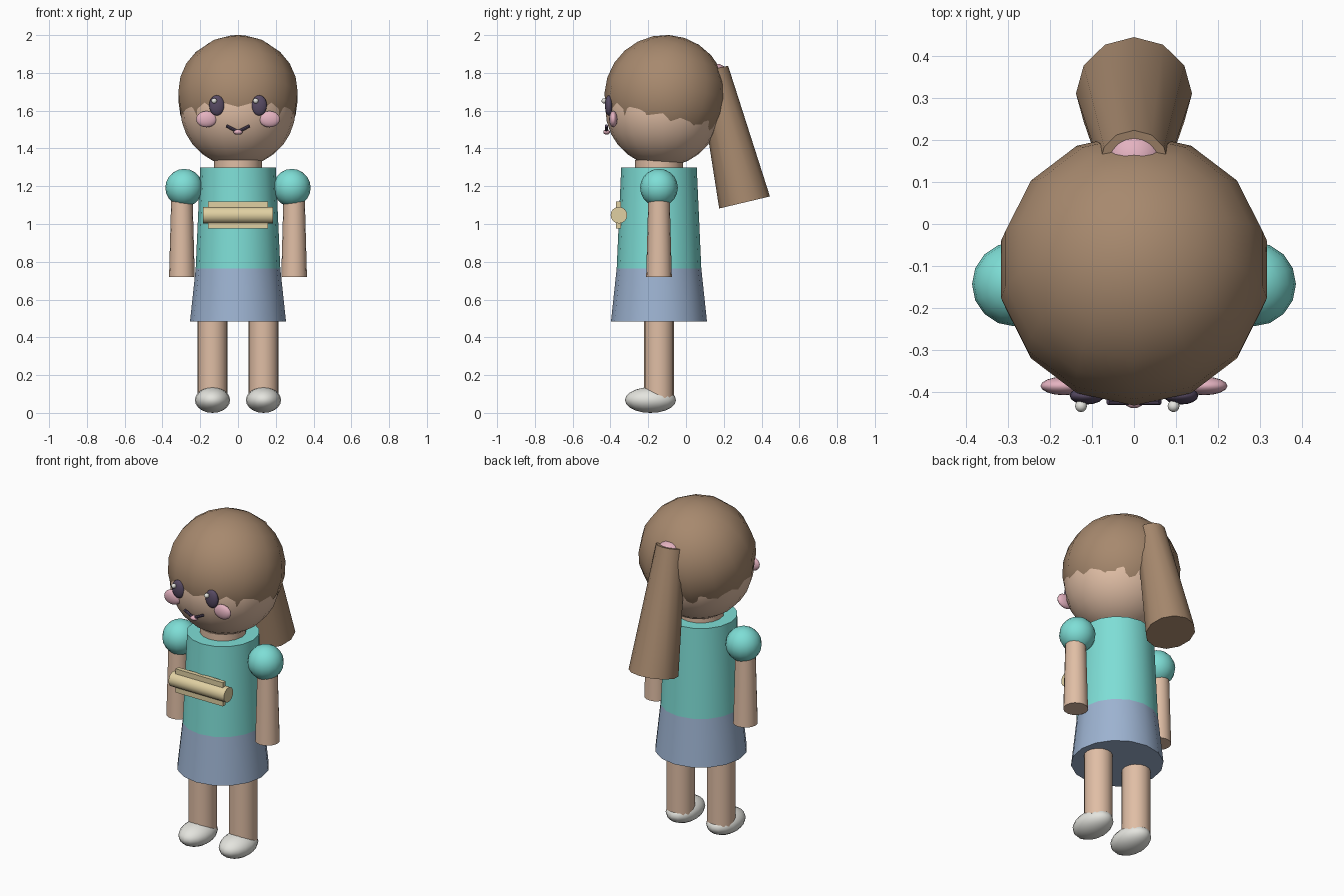
import bpy, math
from mathutils import Vector

cube = bpy.data.objects.get("Cube")
if cube:
    bpy.data.objects.remove(cube, do_unlink=True)


def material(name, rgb):
    """Flat colour given as 0-255 display values, stored linear."""
    lin = [((c / 255 + 0.055) / 1.055) ** 2.4 for c in rgb] + [1]
    m = bpy.data.materials.new(name)
    m.use_nodes = True
    m.diffuse_color = lin
    m.node_tree.nodes["Principled BSDF"].inputs["Base Color"].default_value = lin
    return m


hair = material("hair_brown", (167, 137, 110))
skin = material("skin_peach", (224, 190, 165))
teal = material("shirt_teal", (126, 222, 214))
blue = material("skirt_blue", (157, 179, 209))
cream = material("bag_cream", (224, 208, 162))
white = material("soft_white", (228, 228, 222))
pink = material("blush_pink", (228, 178, 192))
dark = material("dark_plum", (88, 75, 100))


def finish(name, mat):
    ob = bpy.context.object
    ob.name = ob.data.name = name
    ob.data.materials.append(mat)
    bpy.ops.object.shade_smooth_by_angle(angle=math.radians(40))
    return ob


def ball(name, mat, loc, size, seg=16, rings=10, tilt=0):
    bpy.ops.mesh.primitive_uv_sphere_add(segments=seg, ring_count=rings, radius=1,
                                         location=loc, rotation=(tilt, 0, 0))
    bpy.context.object.scale = size if isinstance(size, tuple) else (size,) * 3
    return finish(name, mat)


def tube(name, mat, start, end, r1, r2=None, sides=16):
    """Capped cone or cylinder between two points."""
    a, b = Vector(start), Vector(end)
    d = b - a
    bpy.ops.mesh.primitive_cone_add(vertices=sides, radius1=r1, radius2=r2 or r1,
                                    depth=d.length, location=(a + b) / 2)
    bpy.context.object.rotation_euler = d.to_track_quat('Z', 'Y').to_euler()
    return finish(name, mat)


BODY_Y = -0.143

# Head, hair and neck
ball("head", skin, (0, -0.122, 1.609), 0.305, 20, 14)
ball("hair_cap", hair, (0, -0.108, 1.677), 0.324, 14, 12, math.radians(-18))
tube("neck", skin, (0, BODY_Y, 1.25), (0, BODY_Y, 1.34), 0.127)

# Ponytail with its tie
tube("ponytail", hair, (0, 0.31, 1.114), (0, 0.143, 1.819), 0.138, 0.082, 12)
ball("hair_tie", pink, (0, 0.155, 1.77), 0.08)

# Torso and skirt
tube("shirt", teal, (0, BODY_Y, 0.765), (0, BODY_Y, 1.3), 0.224, 0.2)
tube("skirt", blue, (0, BODY_Y, 0.485), (0, BODY_Y, 0.765), 0.254, 0.224)

# Paired limbs and facial features
for side, s in (("right", -1), ("left", 1)):
    ball(side + "_sleeve", teal, (s * 0.285, BODY_Y, 1.192), 0.1)
    tube(side + "_arm", skin, (s * 0.297, BODY_Y, 0.72), (s * 0.297, BODY_Y, 1.2), 0.068, 0.055)
    tube(side + "_leg", skin, (s * 0.135, BODY_Y, 0.08), (s * 0.135, BODY_Y, 0.52), 0.079)
    ball(side + "_shoe", white, (s * 0.135, -0.188, 0.068), (0.093, 0.135, 0.068))
    ball(side + "_eye", dark, (s * 0.112, -0.408, 1.628), (0.041, 0.021, 0.054))
    ball(side + "_eye_glint", white, (s * 0.11 - 0.016, -0.433, 1.652), 0.014)
    ball(side + "_cheek", pink, (s * 0.167, -0.385, 1.555), (0.055, 0.022, 0.043))
    tube(side + "_mouth_line", dark, (s * 0.062, -0.422, 1.52), (0, -0.422, 1.488), 0.008, sides=8)

ball("lip", pink, (0, -0.42, 1.487), (0.024, 0.018, 0.014))

# Pouch: rolled bar with a flat plate through it
tube("pouch_roll", cream, (-0.185, -0.355, 1.047), (0.185, -0.355, 1.047), 0.044)
bpy.ops.mesh.primitive_cube_add(size=1, location=(0, -0.357, 1.047))
bpy.context.object.scale = (0.316, 0.026, 0.143)
finish("pouch_plate", cream)
